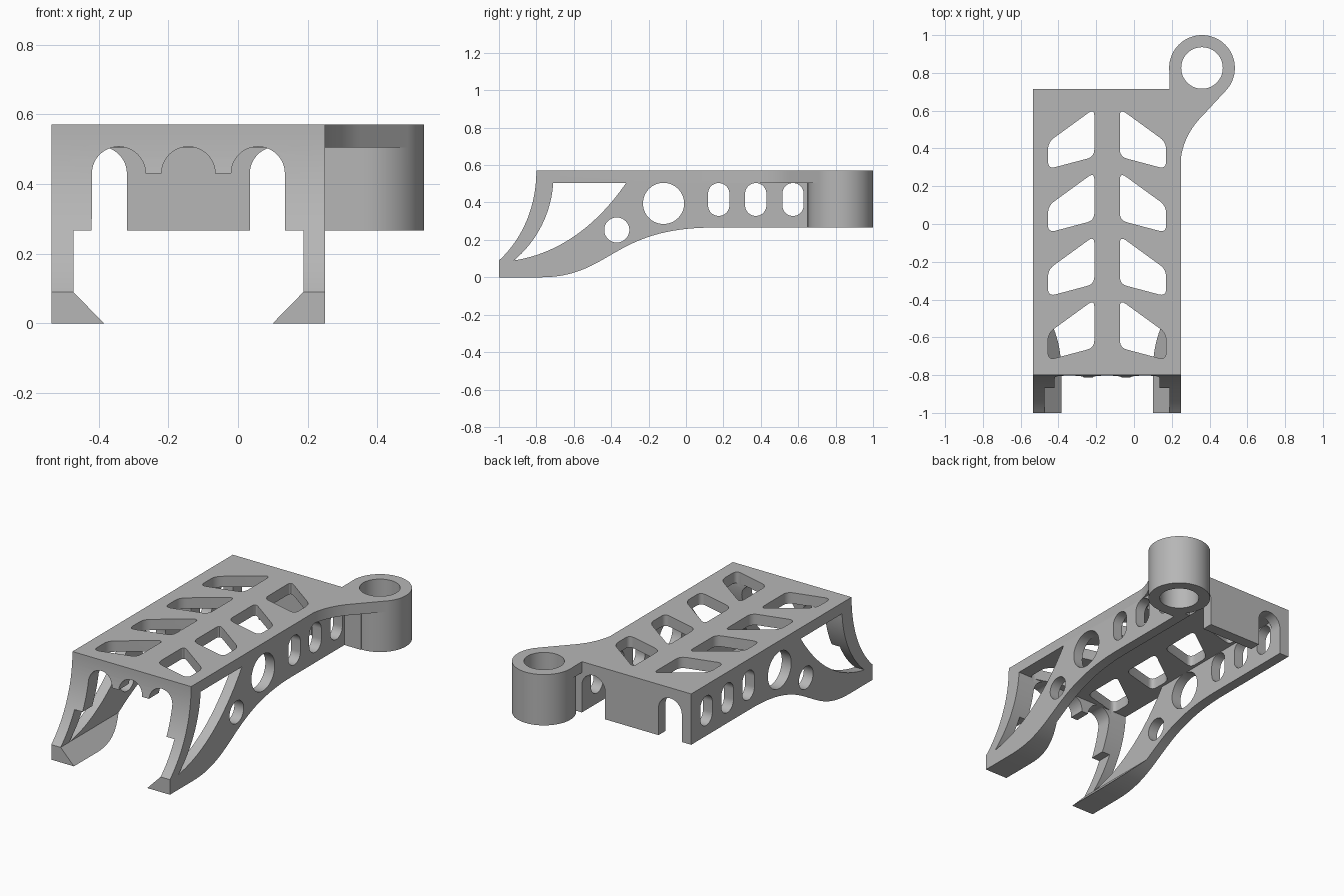
import bpy, bmesh
from math import sin, cos, radians
from mathutils import Vector

if "Cube" in bpy.data.objects:
    bpy.data.objects.remove(bpy.data.objects["Cube"], do_unlink=True)

grey = bpy.data.materials.new("plain grey")
grey.use_nodes = True
grey.diffuse_color = (0.47, 0.47, 0.47, 1)
grey.node_tree.nodes["Principled BSDF"].inputs["Base Color"].default_value = (0.47, 0.47, 0.47, 1)

LEFT, RIGHT = -0.535, 0.25
MID = (LEFT + RIGHT) / 2
TOP, UNDER, LOW = 0.57, 0.505, 0.266
BACK, BACK_IN = 0.715, 0.648


def bezier(p0, p1, p2, p3, n=24):
    pts = []
    for i in range(n + 1):
        t = i / n
        u = 1 - t
        pts.append(tuple(u**3 * a + 3 * u * u * t * b + 3 * u * t * t * c + t**3 * d
                         for a, b, c, d in zip(p0, p1, p2, p3)))
    return pts


def arc(cx, cy, r, a0, a1, n=24):
    angles = [radians(a0 + (a1 - a0) * i / n) for i in range(n + 1)]
    return [(cx + r * cos(a), cy + r * sin(a)) for a in angles]


def circle(cx, cy, r, n=64):
    return arc(cx, cy, r, 0, 360, n)[:-1]


def rounded(points, r, n=6):
    """Round each corner of a polygon."""
    out = []
    for i, p in enumerate(points):
        p = Vector(p)
        a = (Vector(points[i - 1]) - p).normalized()
        b = (Vector(points[(i + 1) % len(points)]) - p).normalized()
        for k in range(n + 1):
            t = k / n
            out.append(tuple(p + a * r * (1 - t) ** 2 + b * r * t * t))
    return out


def prism(name, outline, axis, lo, hi):
    """Extrude a flat outline along an axis."""
    place = {"x": lambda p, d: (d, p[0], p[1]),
             "y": lambda p, d: (p[0], d, p[1]),
             "z": lambda p, d: (p[0], p[1], d)}[axis]
    bm = bmesh.new()
    ends = [[bm.verts.new(place(p, d)) for p in outline] for d in (lo, hi)]
    for ring in ends:
        bm.faces.new(ring)
    for i in range(len(outline)):
        j = (i + 1) % len(outline)
        bm.faces.new((ends[0][i], ends[0][j], ends[1][j], ends[1][i]))
    bmesh.ops.recalc_face_normals(bm, faces=bm.faces)
    mesh = bpy.data.meshes.new(name)
    bm.to_mesh(mesh)
    bm.free()
    mesh.materials.append(grey)
    obj = bpy.data.objects.new(name, mesh)
    bpy.context.scene.collection.objects.link(obj)
    return obj


def combine(target, tool, operation):
    mod = target.modifiers.new("combine", "BOOLEAN")
    mod.operation = operation
    mod.solver = "EXACT"
    mod.object = tool
    bpy.context.view_layer.objects.active = target
    bpy.ops.object.modifier_apply(modifier=mod.name)
    bpy.data.objects.remove(tool, do_unlink=True)


def cut(target, outline, axis, lo, hi):
    combine(target, prism("cutter", outline, axis, lo, hi), "DIFFERENCE")


def flip(points):
    """Mirror an outline across the middle of the body."""
    return [(2 * MID - x, y) for x, y in reversed(points)]


# Body: side profile across the full width
front_curve = bezier((-0.8, TOP), (-0.8, 0.37), (-0.88, 0.2), (-1, 0.09))
belly = bezier((-0.78, 0), (-0.4, 0), (-0.4, LOW), (0.15, LOW), 32)
body = prism("bracket_body", front_curve + [(-1, 0)] + belly + [(BACK, LOW), (BACK, TOP)],
             "x", LEFT, RIGHT)

# Hollow underside, with sloping inner feet
foot = [(-0.385, -0.1), (-0.385, 0), (-0.473, 0.09)]
inner_front = bezier((-0.71, UNDER), (-0.72, 0.34), (-0.8, 0.19), (-0.92, 0.09))
cavity = prism("cavity", inner_front + [(-1.1, 0.09), (-1.1, -0.2), (BACK_IN, -0.2), (BACK_IN, UNDER)],
               "x", -0.6, 0.4)
section = foot + [(-0.473, 0.6)]
combine(cavity, prism("section", section + flip(section), "y", -1.2, 0.8), "INTERSECT")
combine(body, cavity, "DIFFERENCE")

# Scalloped front opening
R = 0.077
half = foot + [(-0.473, LOW), (-0.42, LOW)]
scallops = [p for cx in (MID - 0.2, MID, MID + 0.2) for p in arc(cx, 0.43, R, 180, 0)]
cut(body, half + scallops + flip(half), "y", -1.2, -0.6)

# Arched slots in the back wall
arch = [(-0.473, 0.1)] + arc(-0.396, 0.43, R, 180, 0) + [(-0.319, 0.1)]
for outline in (arch, flip(arch)):
    cut(body, outline, "y", 0.6, 0.8)

# Side openings: curved window, two round holes, three slots
diagonal = bezier((-0.92, 0.09), (-0.66, 0.13), (-0.46, 0.3), (-0.32, UNDER))
sides = [inner_front[:-1] + diagonal, circle(-0.12, 0.395, 0.11), circle(-0.37, 0.253, 0.067)]
for y in (0.175, 0.373, 0.572):
    sides.append(arc(y, 0.447, 0.057, 0, 180) + arc(y, 0.385, 0.057, 180, 360))
for outline in sides:
    cut(body, outline, "x", -0.7, 0.4)

# Slanted openings in the top plate
for row in range(4):
    y = 0.337 * row
    hole = rounded([(-0.455, -0.72 + y), (-0.21, -0.655 + y),
                    (-0.21, -0.40 + y), (-0.455, -0.578 + y)], 0.04)
    for outline in (hole, flip(hole)):
        cut(body, outline, "z", 0.45, 0.65)

# Mounting ring, its web and its arm
CX, CY = 0.36, 0.826
ring = prism("mounting_ring", circle(CX, CY, 0.174, 96), "z", LOW, TOP)
web = prism("web", [(0.2, BACK_IN), (CX, BACK_IN), (CX, BACK), (0.2, BACK)], "z", LOW, 0.55)
sweep = bezier((RIGHT, 0.36), (0.265, 0.45), (0.31, 0.52), (0.36, 0.57), 16)
arm = prism("arm", [(0.2, 0.36)] + sweep + [(0.488, 0.708), (CX, CY), (0.187, CY), (0.187, 0.7), (0.2, 0.69)],
            "z", UNDER, TOP)
combine(ring, web, "UNION")
combine(ring, arm, "UNION")
combine(body, ring, "UNION")
cut(body, circle(CX, CY, 0.11), "z", 0.1, 0.7)

# Smooth curved walls, sharp edges kept
bpy.ops.object.select_all(action="DESELECT")
body.select_set(True)
bpy.context.view_layer.objects.active = body
bpy.ops.object.shade_smooth_by_angle(angle=radians(25))
